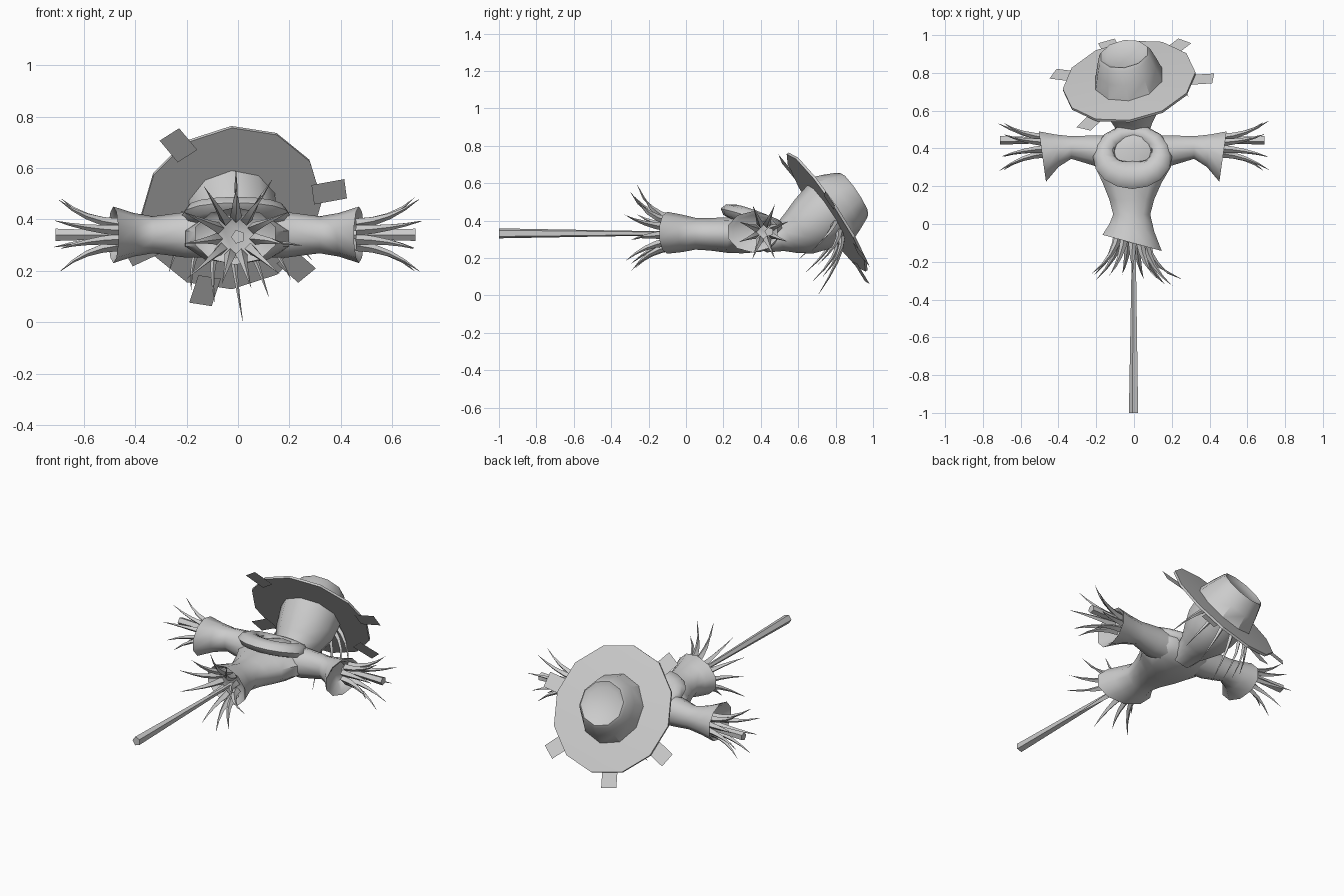
import bpy, bmesh, math, random
from mathutils import Vector as V

if "Cube" in bpy.data.objects:
    bpy.data.objects.remove(bpy.data.objects["Cube"])

random.seed(4)
TAU = 2 * math.pi


def loft(bm, rings, n, turn=.5):
    """Skin a list of (centre, axis_u, axis_v) ellipses and cap both ends."""
    loops = []
    for c, u, v in rings:
        loops.append([bm.verts.new(V(c) + V(u) * math.cos(TAU * (i + turn) / n)
                                   + V(v) * math.sin(TAU * (i + turn) / n)) for i in range(n)])
    for a, b in zip(loops, loops[1:]):
        for i in range(n):
            j = (i + 1) % n
            bm.faces.new((a[i], a[j], b[j], b[i]))
    bm.faces.new(loops[0])
    bm.faces.new(loops[-1])


def finish(name, bm, angle=40):
    bmesh.ops.recalc_face_normals(bm, faces=bm.faces)
    me = bpy.data.meshes.new(name)
    bm.to_mesh(me)
    bm.free()
    ob = bpy.data.objects.new(name, me)
    bpy.context.collection.objects.link(ob)
    bpy.ops.object.select_all(action='DESELECT')
    ob.select_set(True)
    bpy.context.view_layer.objects.active = ob
    if angle:
        bpy.ops.object.shade_smooth_by_angle(angle=math.radians(angle))
    return ob


def solid(name, rings, n, angle=40, turn=.5):
    bm = bmesh.new()
    loft(bm, rings, n, turn)
    return finish(name, bm, angle)


def straw(bm, root, mid, tip, w):
    """Curved tapering blade of straw."""
    root, mid, tip = V(root), V(mid), V(tip)
    rings = []
    for k in range(5):
        t = k / 4
        p = root * (1 - t) ** 2 + mid * 2 * t * (1 - t) + tip * t * t
        d = ((mid - root) * (1 - t) + (tip - mid) * t).normalized()
        u = d.orthogonal().normalized()
        r = w * (1 - t) + .0008
        rings.append((p, u * r, d.cross(u) * r))
    loft(bm, rings, 4)


# Post
solid("post", [((0, -1, .332), (.027, 0, 0), (0, 0, .028)),
               ((0, -.15, .332), (.012, 0, 0), (0, 0, .012)),
               ((0, .4, .335), (.012, 0, 0), (0, 0, .012))], 5)

# Coat body: x centre, y, z centre, half width, half depth, hem slant
body = [(-.01, -.06, .335, .11, .085, -.03), (-.01, -.1, .335, .165, .112, -.045),
        (-.012, -.02, .332, .125, .1, -.02), (-.012, .05, .33, .103, .085, 0),
        (-.012, .13, .327, .125, .087, 0), (-.01, .22, .323, .165, .095, 0),
        (-.005, .3, .325, .21, .1, 0), (0, .4, .328, .22, .095, 0),
        (0, .46, .333, .17, .08, 0), (0, .49, .335, .1, .055, 0)]
solid("coat_body", [((x, y, z), (w, s, 0), (0, 0, d)) for x, y, z, w, d, s in body], 10, 50)

# Sleeves: x, y centre, half height, half depth, cuff slant
sleeve = [(.1, .39, .085, .09, 0), (.2, .388, .085, .088, 0), (.325, .405, .063, .072, 0),
          (.4, .388, .09, .085, .008), (.478, .357, .14, .11, .02),
          (.465, .36, .115, .09, .018), (.42, .39, .07, .06, 0)]
for side, word in ((-1, "left"), (1, "right")):
    solid(word + "_sleeve", [((side * x - .007, y, .34), (side * s, r, 0), (0, 0, d))
                             for x, y, r, d, s in sleeve], 10, 50)
    # Crossbar end
    solid(word + "_crossbar_end", [((side * x - .01, .445, .34), (0, r, 0), (0, 0, r))
                                   for x, r in ((.42, .016), (.7, .025))], 5)
    # Straw hand
    bm = bmesh.new()
    for k in range(8):
        a = TAU * (k + .5) / 8
        d = V((0, math.cos(a), math.sin(a)))
        c = V((0, .415, .34))
        t = random.uniform(.145, .16) if abs(d.z) > .5 else random.uniform(.12, .145)
        straw(bm, c + d * .045 + V((side * .46, 0, 0)), c + d * .06 + V((side * .6, 0, 0)),
              c + d * t + V((side * random.uniform(.68, .72), 0, 0)), .021)
    finish(word + "_straw_hand", bm)

# Straw below the coat hem
bm = bmesh.new()
for k in range(11):
    a = TAU * (k - .25) / 11
    d = V((math.cos(a), 0, math.sin(a)))
    c = V((-.008, -.045 * math.cos(a) * .7, .335))
    straw(bm, c + d * .075 + V((0, -.075, 0)), c + d * .1 + V((0, -.2, 0)),
          c + d * random.uniform(.19, .265) + V((0, random.uniform(-.32, -.25), 0)), .023)
finish("hem_straw", bm)

# Draped collar: broad in front, thin behind
bm = bmesh.new()
n = V((0, .26, .965))
rows = []
for i in range(16):
    co, si = math.cos(TAU * i / 16), math.sin(TAU * i / 16)
    out = V((co, si * .965, -si * .26))
    w = .06 - .016 * si
    c = V((-.008 + (.21 - w) * co, .355 + (.172 - w) * si, .405 - .04 * si + .012 * co * co))
    rows.append([bm.verts.new(c + out * w * math.cos(TAU * j / 8)
                              + n * .042 * math.sin(TAU * j / 8)) for j in range(8)])
for i in range(16):
    p, q = rows[i], rows[(i + 1) % 16]
    for j in range(8):
        k = (j + 1) % 8
        bm.faces.new((p[j], q[j], q[k], p[k]))
finish("collar", bm, 60)

# Tilted frame shared by head and hat
N = V((-.15, .82, .55)).normalized()
U = (V((1, 0, 0)) - N * N.x).normalized()
W = N.cross(U)
C = V((-.027, .765, .453))


def turned(name, profile, sides, angle=40, turn=.5):
    """Loft along the hat axis: height, half width, half depth, shift in each."""
    return solid(name, [(C + N * h + U * ou + W * ow, U * ru, W * rw)
                        for h, ru, rw, ou, ow in profile], sides, angle, turn)


# Sack head and neck
turned("head", [(-.4, .075, .055, -.03, -.055), (-.32, .085, .07, -.022, -.025),
                (-.27, .105, .095, -.016, -.004), (-.2, .142, .132, -.008, .01),
                (-.12, .17, .16, 0, .008), (-.02, .178, .178, 0, 0)], 10, 50)

# Hat brim and dented crown
turned("hat_brim", [(-.02, .1, .1, 0, 0), (-.02, .355, .378, 0, 0),
                    (-.006, .355, .378, 0, 0), (.004, .18, .18, 0, 0)], 12, 25, 0)
turned("hat_crown", [(0, .188, .208, 0, 0), (.08, .165, .178, 0, 0), (.15, .142, .145, 0, 0),
                     (.165, .13, .132, 0, 0), (.148, .1, .1, 0, 0)], 10, 35)

# Cloth tabs sticking out from under the brim
bm = bmesh.new()
for p in ((-.25, .52, .71), (.37, .76, .505), (.25, .96, .2), (-.14, .97, .11), (-.39, .78, .26)):
    d = V(p) - C
    d = (d - N * d.dot(N)).normalized()
    s = N.cross(d) * .046
    base = C - N * .026
    bm.faces.new([bm.verts.new(v) for v in
                  (base + d * .32 - s, base + d * .45 - s, base + d * .45 + s, base + d * .32 + s)])
bmesh.ops.solidify(bm, geom=bm.faces[:], thickness=.006)
finish("brim_tabs", bm, 0)

# Straw hair hanging behind the head
bm = bmesh.new()
for k in range(7):
    a = math.radians(90 + (k - 3) * 22)
    d = U * math.cos(a) + W * math.sin(a)
    r = .34 if k == 3 else random.uniform(.27, .31)
    drop = .3 if k == 3 else random.uniform(.23, .28)
    straw(bm, C + d * .165 - N * .03, C + d * .25 - N * .08, C + d * r - N * drop, .016)
finish("straw_hair", bm)
